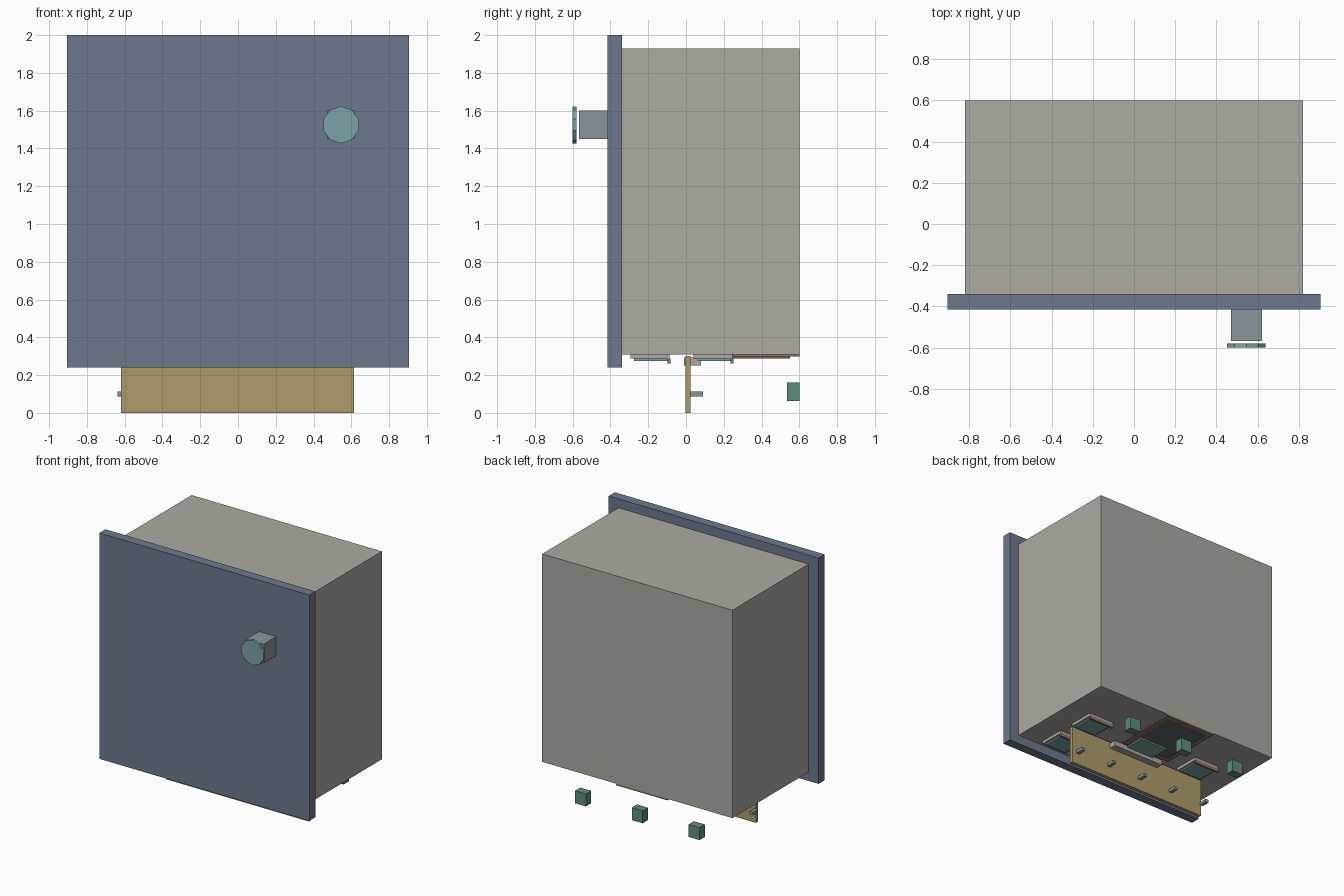
import bpy, bmesh, math
from mathutils import Matrix, Vector

if "Cube" in bpy.data.objects:
    bpy.data.objects.remove(bpy.data.objects["Cube"])

def material(name, rgb):
    m = bpy.data.materials.new(name)
    m.diffuse_color = (*rgb, 1)
    m.use_nodes = True
    m.node_tree.nodes["Principled BSDF"].inputs["Base Color"].default_value = m.diffuse_color
    return m

BLUE = material("door_blue", (0.15, 0.19, 0.27))
WARM = material("body_warm_grey", (0.42, 0.40, 0.36))
TEAL = material("teal", (0.20, 0.36, 0.38))
TAN = material("tan", (0.43, 0.33, 0.15))
GREEN = material("green", (0.12, 0.26, 0.19))
STEEL = material("steel", (0.26, 0.30, 0.33))
BROWN = material("brown", (0.28, 0.17, 0.13))
DARK = material("dark_panel", (0.12, 0.14, 0.15))

def finish(name, bm, mat):
    mesh = bpy.data.meshes.new(name)
    bmesh.ops.recalc_face_normals(bm, faces=bm.faces)
    bm.to_mesh(mesh)
    bm.free()
    if mat:
        mesh.materials.append(mat)
    ob = bpy.data.objects.new(name, mesh)
    bpy.context.collection.objects.link(ob)
    return ob

def add_box(bm, x, y, z):
    size = Vector((x[1] - x[0], y[1] - y[0], z[1] - z[0]))
    mid = Vector((sum(x) / 2, sum(y) / 2, sum(z) / 2))
    bmesh.ops.create_cube(bm, size=1, matrix=Matrix.Translation(mid) @ Matrix.Diagonal((*size, 1)))

def box(name, x, y, z, mat=None):
    bm = bmesh.new()
    add_box(bm, x, y, z)
    return finish(name, bm, mat)

def frame(name, x, y, z, w, mat=None):
    # flat rectangular ring made of four rails
    bm = bmesh.new()
    add_box(bm, x, (y[0], y[0] + w), z)
    add_box(bm, x, (y[1] - w, y[1]), z)
    add_box(bm, (x[0], x[0] + w), (y[0] + w, y[1] - w), z)
    add_box(bm, (x[1] - w, x[1]), (y[0] + w, y[1] - w), z)
    return finish(name, bm, mat)

# cabinet body and overhanging front door
box("body", (-0.82, 0.82), (-0.34, 0.60), (0.31, 1.93), WARM)
box("door", (-0.905, 0.905), (-0.415, -0.34), (0.24, 2.0), BLUE)

# square knob stem and ten-sided cap
box("knob_stem", (0.47, 0.62), (-0.567, -0.415), (1.45, 1.60), STEEL)
bm = bmesh.new()
bmesh.ops.create_cone(bm, cap_ends=True, segments=10, radius1=0.098, radius2=0.098, depth=0.02,
                      matrix=Matrix.Translation((0.545, -0.59, 1.525))
                      @ Matrix.Rotation(math.pi / 2, 4, 'X') @ Matrix.Rotation(math.pi / 2, 4, 'Z')
                      @ Matrix.Rotation(math.pi / 10 * 5, 4, 'Z'))
finish("knob_cap", bm, TEAL)

# support plate with a row of pegs on its back
box("support_plate", (-0.62, 0.613), (-0.003, 0.025), (0.0, 0.30), TAN)
for i in range(5):
    cx = -0.625 + 0.296 * i
    box(f"peg_{i + 1}", (cx - 0.014, cx + 0.014), (0.025, 0.09), (0.088, 0.112), STEEL)

# rear spacer blocks
for i, cx in enumerate((-0.49, 0.0, 0.49)):
    box(f"rear_block_{i + 1}", (cx - 0.047, cx + 0.047), (0.535, 0.60), (0.063, 0.16), GREEN)

# four foot pads under the body: frame, inset panel, rear strip
for side, cx in (("left", -0.49), ("right", 0.52)):
    for row, y0 in (("front", -0.295), ("rear", 0.04)):
        x = (cx - 0.11, cx + 0.11)
        box(f"{row}_{side}_pad", x, (y0, y0 + 0.207), (0.287, 0.311), WARM)
        box(f"{row}_{side}_pad_panel", (x[0] + 0.02, x[1] - 0.02),
            (y0 + 0.02, y0 + 0.197), (0.276, 0.287), TEAL)
        box(f"{row}_{side}_pad_strip", x, (y0 + 0.196, y0 + 0.212), (0.262, 0.287), BROWN)

# central hatch: outer ring, inner ring and panels
frame("hatch_frame", (-0.26, 0.185), (0.08, 0.60), (0.298, 0.311), 0.05, BROWN)
box("hatch_panel", (-0.212, 0.135), (0.13, 0.55), (0.289, 0.305), DARK)
box("centre_pad", (-0.11, 0.13), (0.08, 0.24), (0.277, 0.289), TEAL)

# cross bar beside the plate
box("cross_bar", (-0.2, 0.25), (-0.01, 0.08), (0.25, 0.292), WARM)
